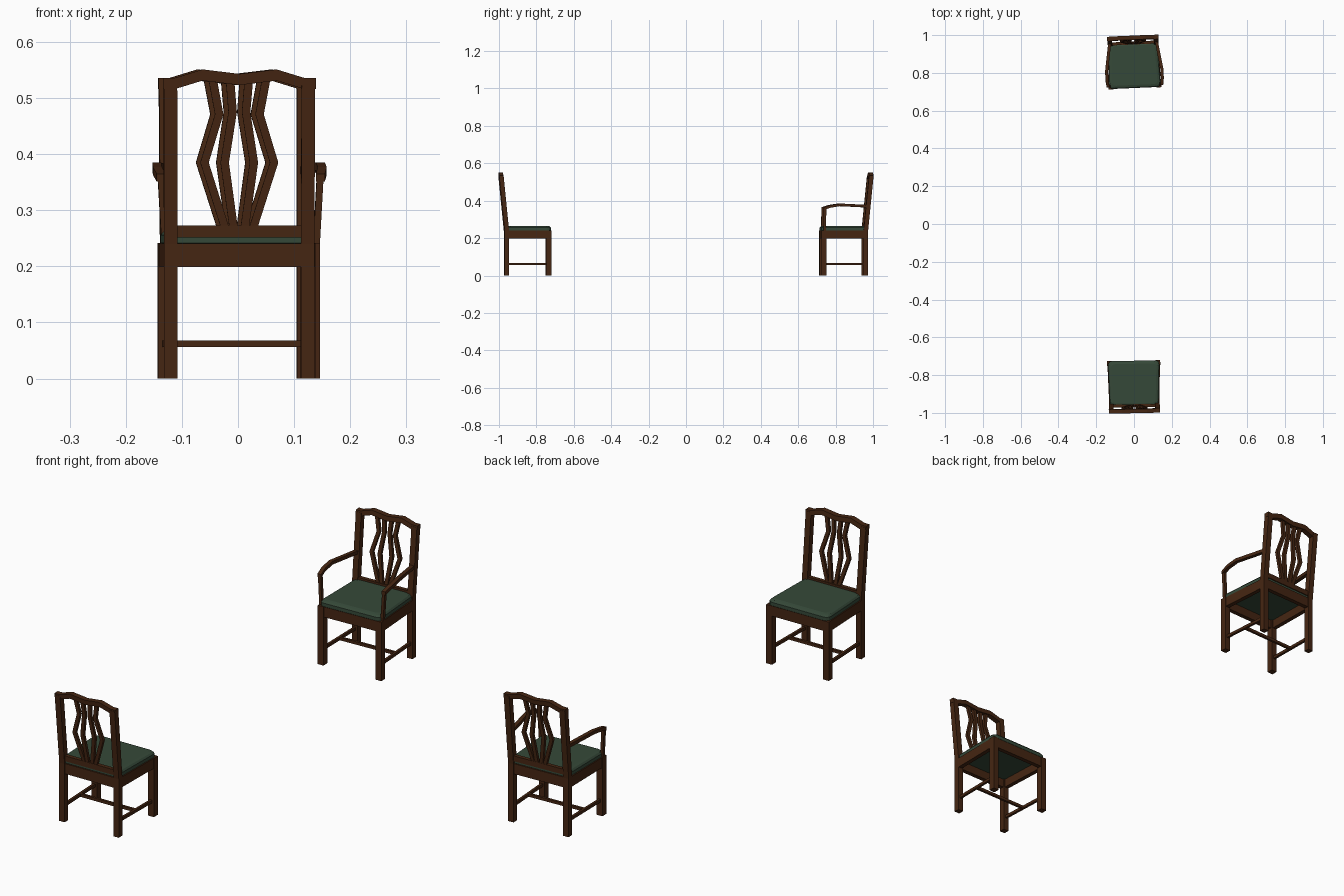
import bpy, bmesh, math
from mathutils import Matrix, Vector

if "Cube" in bpy.data.objects:
    bpy.data.objects.remove(bpy.data.objects["Cube"])


def material(name, rgb):
    m = bpy.data.materials.new(name)
    m.diffuse_color = (*rgb, 1)
    m.use_nodes = True
    m.node_tree.nodes["Principled BSDF"].inputs["Base Color"].default_value = m.diffuse_color
    return m


WOOD = material("dark wood", (0.060, 0.019, 0.006))
GREEN = material("green fabric", (0.036, 0.066, 0.040))


def loft(name, rings, mat, frame):
    """Skin a list of equal closed rings and cap both ends."""
    bm = bmesh.new()
    vs = [[bm.verts.new(frame @ Vector(p)) for p in r] for r in rings]
    n = len(vs[0])
    for a, b in zip(vs, vs[1:]):
        for i in range(n):
            j = (i + 1) % n
            bm.faces.new((a[i], a[j], b[j], b[i]))
    bm.faces.new(vs[0][::-1])
    bm.faces.new(vs[-1])
    bmesh.ops.recalc_face_normals(bm, faces=bm.faces[:])
    me = bpy.data.meshes.new(name)
    bm.to_mesh(me)
    bm.free()
    me.materials.append(mat)
    ob = bpy.data.objects.new(name, me)
    bpy.context.collection.objects.link(ob)
    return ob


def bar(name, pts, u, v, frame):
    """Rectangular bar along a path; u and v are the half-size vectors."""
    u, v = Vector(u), Vector(v)
    rings = []
    for p in pts:
        p = Vector(p)
        rings.append([p - u - v, p + u - v, p + u + v, p - u + v])
    return loft(name, rings, WOOD, frame)


def back_y(z):
    """Depth of the leaning back at height z."""
    return 0.113 + max(0, z - 0.24) * 0.1


def cushion_ring(inset, z):
    pts = []
    r = 0.02
    for sx, sy, start in ((1, 1, 0), (-1, 1, 90), (-1, -1, 180), (1, -1, 270)):
        for k in range(4):
            a = math.radians(start + 30 * k)
            hx = 0.136 if sy < 0 else 0.129
            x = sx * (hx - inset - r) + r * math.cos(a)
            y = sy * (0.121 - inset - r) + r * math.sin(a) - 0.002
            pts.append((x, y, z))
    return pts


def chair(y, angle, arms, tag):
    f = Matrix.Translation((0, y, 0)) @ Matrix.Rotation(math.radians(angle), 4, 'Z')

    for s, side in ((-1, "left"), (1, "right")):
        t = f"{side}_{tag}"
        # legs and back posts
        bar("front_leg_" + t, [(s * .128, -.112, 0), (s * .128, -.112, .242)],
            (.013, 0, 0), (0, .013, 0), f)
        bar("back_post_" + t, [(s * .122, .113, 0), (s * .122, .113, .24),
                               (s * .123, back_y(.53), .53)],
            (.012, 0, 0), (0, .012, 0), f)
        # side rail and side stretcher
        bar("side_rail_" + t, [(s * .130, -.11, .22), (s * .124, .11, .22)],
            (.009, 0, 0), (0, 0, .021), f)
        bar("side_stretcher_" + t, [(s * .128, -.11, .062), (s * .122, .11, .062)],
            (.005, 0, 0), (0, 0, .006), f)
        # curved slats of the back
        for nm, xz in (("outer", ((.023, .262), (.062, .385), (.036, .471), (.047, .53))),
                       ("inner", ((.009, .262), (.026, .385), (.012, .475), (.017, .535)))):
            bar(f"{nm}_slat_{t}", [(s * x, back_y(z), z) for x, z in xz],
                (.0075, 0, 0), (0, .006, 0), f)
        # arm support and armrest
        if arms:
            bar("arm_support_" + t, [(s * .134, -.108, .22), (s * .142, -.106, .362)],
                (.006, 0, 0), (0, .007, 0), f)
            bar("armrest_" + t, [(s * .142, -.113, .358), (s * .147, -.075, .370),
                                 (s * .146, -.025, .378), (s * .124, .118, .371)],
                (.008, 0, 0), (0, 0, .007), f)

    # front and back rails, cross stretcher
    bar("front_rail_" + tag, [(-.125, -.114, .22), (.125, -.114, .22)],
        (0, .009, 0), (0, 0, .021), f)
    bar("back_rail_" + tag, [(-.12, .114, .22), (.12, .114, .22)],
        (0, .009, 0), (0, 0, .021), f)
    bar("cross_stretcher_" + tag, [(-.125, 0, .062), (.125, 0, .062)],
        (0, .005, 0), (0, 0, .006), f)
    # lower back bar and wavy crest rail
    bar("lower_back_bar_" + tag, [(-.115, back_y(.262), .262), (.115, back_y(.262), .262)],
        (0, .008, 0), (0, 0, .011), f)
    crest = [(-.136, .526), (-.115, .526), (-.066, .541), (0, .533),
             (.066, .541), (.115, .526), (.136, .526)]
    bar("crest_rail_" + tag, [(x, back_y(z), z) for x, z in crest],
        (0, .011, 0), (0, .001, .010), f)
    # seat cushion
    seat = loft("seat_cushion_" + tag,
                [cushion_ring(i, z) for i, z in
                 ((.008, .235), (0, .242), (0, .256), (.006, .263), (.016, .266))],
                GREEN, f)


chair(0.843, 2.5, True, "armchair")
chair(-0.847, 181, False, "side_chair")
